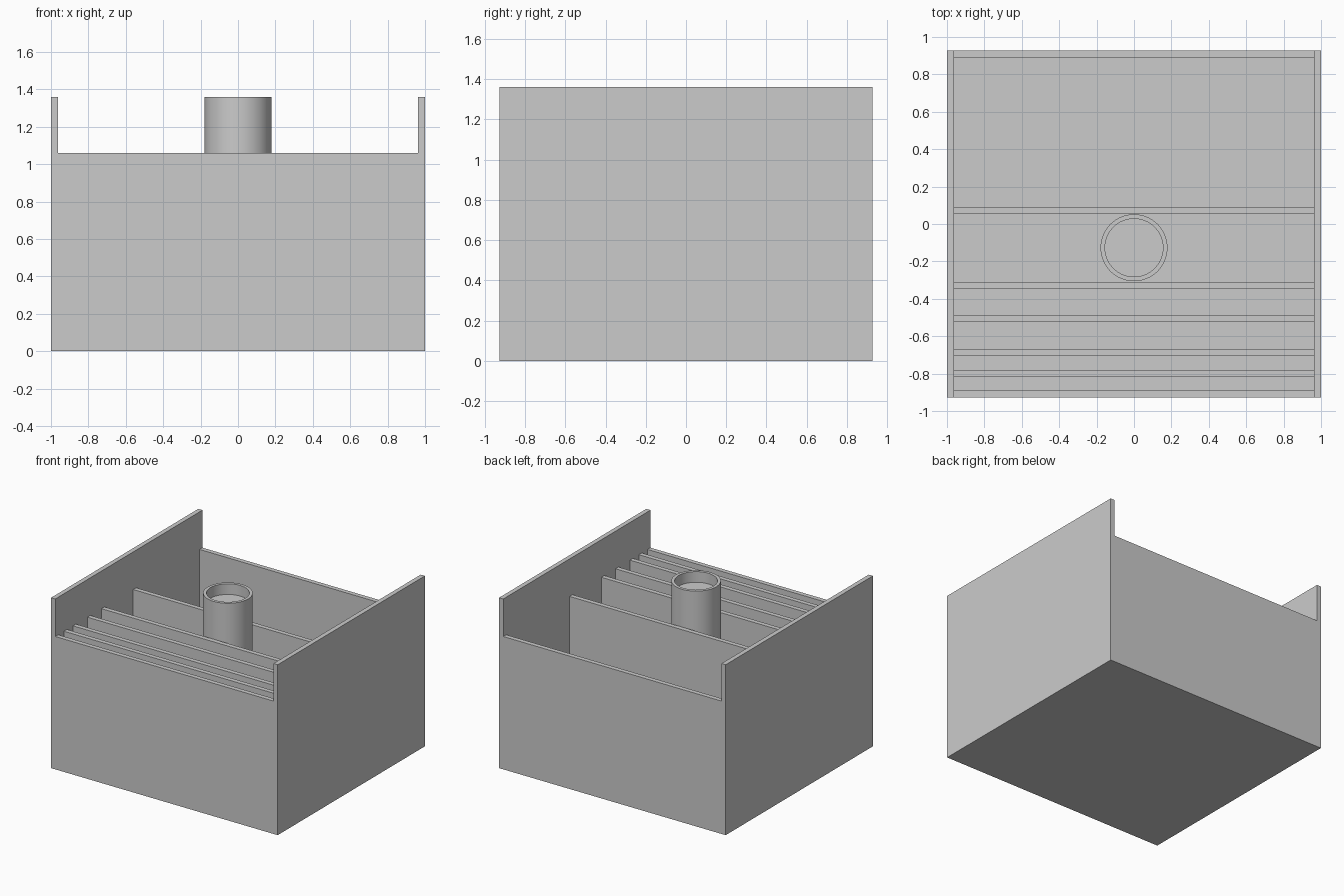
import bpy
import bmesh
import math
from mathutils import Vector

cube = bpy.data.objects.get("Cube")
if cube:
    bpy.data.objects.remove(cube, do_unlink=True)

WALL = 0.037
HALF_X, HALF_Y = 1.0, 0.928
SIDE_TOP, RIM = 1.36, 1.06
TUBE_Y = -0.127

grey = bpy.data.materials.new("light grey")
grey.use_nodes = True
GREY = (0.6, 0.6, 0.6, 1)
grey.diffuse_color = GREY
grey.node_tree.nodes["Principled BSDF"].inputs["Base Color"].default_value = GREY


def finish(name, bm):
    bmesh.ops.recalc_face_normals(bm, faces=bm.faces)
    mesh = bpy.data.meshes.new(name)
    bm.to_mesh(mesh)
    bm.free()
    mesh.materials.append(grey)
    obj = bpy.data.objects.new(name, mesh)
    bpy.context.collection.objects.link(obj)
    return obj


def extrude_x(name, profile, x0, x1):
    """Extrude a closed (y, z) profile from x0 to x1."""
    bm = bmesh.new()
    face = bm.faces.new([bm.verts.new((x0, y, z)) for y, z in profile])
    result = bmesh.ops.extrude_face_region(bm, geom=[face])
    moved = [v for v in result["geom"] if isinstance(v, bmesh.types.BMVert)]
    bmesh.ops.translate(bm, verts=moved, vec=(x1 - x0, 0, 0))
    return finish(name, bm)


# Front wall, dividers, back wall and floor as one comb-shaped section
wall_starts = [-HALF_Y, -0.818, -0.705, -0.524, -0.346, 0.054, HALF_Y - WALL]
comb = [(-HALF_Y, 0)]
for i, y in enumerate(wall_starts):
    if i > 0:
        comb.append((y, WALL))
    comb += [(y, RIM), (y + WALL, RIM)]
    if i < len(wall_starts) - 1:
        comb.append((y + WALL, WALL))
comb.append((HALF_Y, 0))
extrude_x("divided_tray", comb, WALL - HALF_X, HALF_X - WALL)

# Taller side panels
panel = [(-HALF_Y, 0), (HALF_Y, 0), (HALF_Y, SIDE_TOP), (-HALF_Y, SIDE_TOP)]
extrude_x("left_panel", panel, HALF_X - WALL, HALF_X)
extrude_x("right_panel", panel, -HALF_X, WALL - HALF_X)

# Round post with a shallow cup in its top
OUTER, INNER, CUP = 0.179, 0.155, 0.085
section = [(0, WALL), (OUTER, WALL), (OUTER, SIDE_TOP), (INNER, SIDE_TOP),
           (INNER, SIDE_TOP - CUP), (0, SIDE_TOP - CUP)]
bm = bmesh.new()
verts = [bm.verts.new((r, TUBE_Y, z)) for r, z in section]
edges = [bm.edges.new(pair) for pair in zip(verts, verts[1:])]
bmesh.ops.spin(bm, geom=verts + edges, cent=Vector((0, TUBE_Y, 0)), axis=(0, 0, 1),
               angle=math.tau, steps=64)
bmesh.ops.remove_doubles(bm, verts=bm.verts, dist=0.0005)
post = finish("cupped_post", bm)
bpy.ops.object.select_all(action="DESELECT")
post.select_set(True)
bpy.context.view_layer.objects.active = post
bpy.ops.object.shade_smooth_by_angle(angle=math.radians(30))
